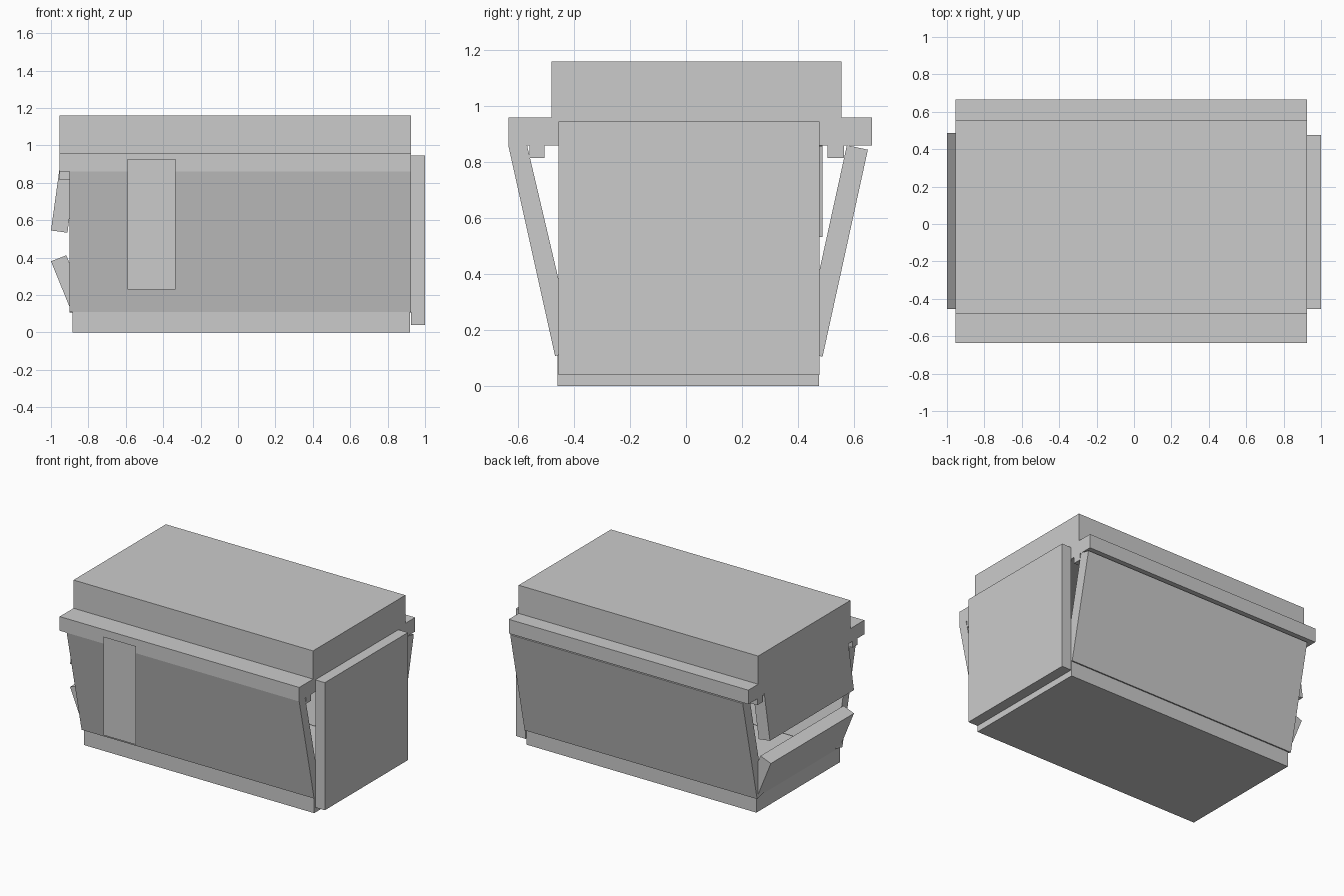
import bpy

if "Cube" in bpy.data.objects:
    bpy.data.objects.remove(bpy.data.objects["Cube"])

grey = bpy.data.materials.new("plain_grey")
grey.diffuse_color = (0.6, 0.6, 0.6, 1)
grey.use_nodes = True
grey.node_tree.nodes["Principled BSDF"].inputs["Base Color"].default_value = grey.diffuse_color


def make(name, verts, faces):
    mesh = bpy.data.meshes.new(name)
    mesh.from_pydata(verts, [], faces)
    mesh.materials.append(grey)
    obj = bpy.data.objects.new(name, mesh)
    bpy.context.collection.objects.link(obj)
    return obj


def extrude(name, profile, axis, lo, hi):
    """Extrude a closed profile along x (profile is y, z) or y (profile is x, z)."""
    area = sum(a[0] * b[1] - b[0] * a[1]
               for a, b in zip(profile, profile[1:] + profile[:1]))
    # Wind so that the face normals point outwards
    if (area > 0) != (axis == "x"):
        profile = profile[::-1]
    n = len(profile)
    verts = [(t, p, z) if axis == "x" else (p, t, z)
             for t in (lo, hi) for p, z in profile]
    faces = [tuple(reversed(range(n))), tuple(range(n, 2 * n))]
    faces += [(i, (i + 1) % n, n + (i + 1) % n, n + i) for i in range(n)]
    return make(name, verts, faces)


def rect(a0, a1, z0, z1):
    return [(a0, z0), (a1, z0), (a1, z1), (a0, z1)]


# Floor slab
extrude("base", rect(-0.46, 0.475, 0, 0.11), "x", -0.885, 0.92)

# Stepped lid with overhanging rim and two lips underneath
extrude("lid", [(-0.635, 0.86), (-0.56, 0.86), (-0.56, 0.815), (-0.505, 0.815),
                (-0.505, 0.86), (0.505, 0.86), (0.505, 0.815), (0.565, 0.815),
                (0.565, 0.86), (0.665, 0.86), (0.665, 0.96), (0.555, 0.96),
                (0.555, 1.16), (-0.48, 1.16), (-0.48, 0.96), (-0.635, 0.96)],
        "x", -0.955, 0.925)

# Leaning long walls
extrude("front_panel", [(-0.468, 0.108), (-0.395, 0.124), (-0.568, 0.86),
                        (-0.635, 0.86)], "x", -0.9, 0.925)
extrude("back_panel", [(0.488, 0.105), (0.413, 0.122), (0.575, 0.861),
                       (0.65, 0.845)], "x", -0.9, 0.925)

# Upright right end wall
extrude("right_panel", rect(0.925, 1.0, 0.04, 0.945), "y", -0.455, 0.477)

# Left end: two tilted flaps with an opening between them
extrude("upper_flap", [(-0.955, 0.87), (-0.868, 0.858), (-0.912, 0.533),
                       (-1.0, 0.545)], "y", -0.455, 0.487)
extrude("lower_flap", [(-0.89, 0.11), (-0.808, 0.143), (-0.918, 0.412),
                       (-1.0, 0.38)], "y", -0.455, 0.477)

# Thin upright plate standing in front of the front wall
make("front_plate", [(-0.59, -0.665, 0.228), (-0.335, -0.665, 0.228),
                     (-0.335, -0.665, 0.927), (-0.59, -0.665, 0.927)],
     [(0, 1, 2, 3)])
